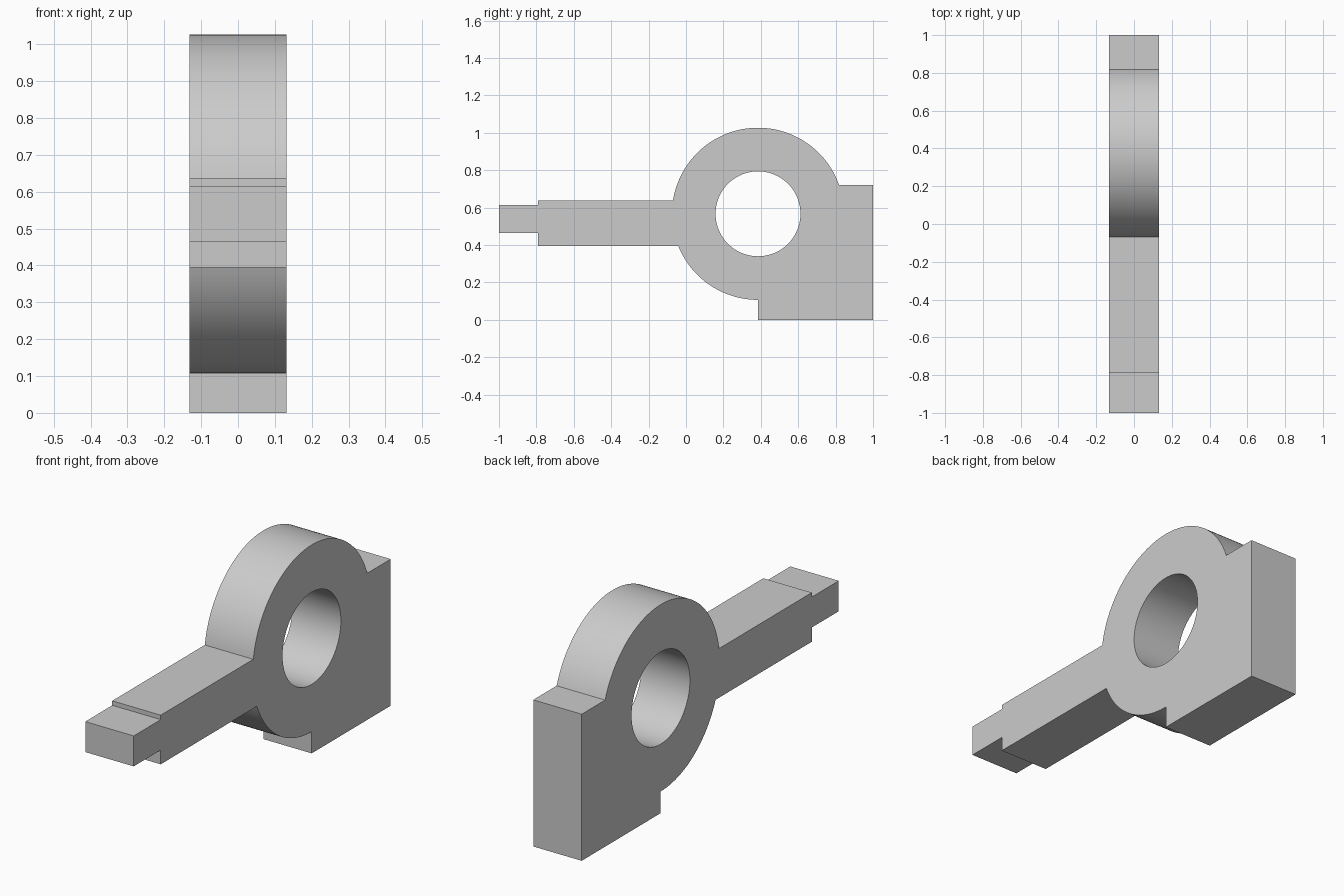
import bpy, bmesh
from math import asin, cos, sin, pi

cube = bpy.data.objects.get("Cube")
if cube:
    bpy.data.objects.remove(cube, do_unlink=True)

HALF_WIDTH = 0.132
CY, CZ = 0.385, 0.567          # ring centre
OUTER, BORE = 0.46, 0.227


def arc(radius, start, end, steps):
    """Points (y, z) on a circle about the ring centre."""
    return [(CY + radius * cos(start + (end - start) * i / steps),
             CZ + radius * sin(start + (end - start) * i / steps))
            for i in range(steps + 1)]


def angle_at(z):
    return asin((z - CZ) / OUTER)


# Side outline: stepped arm, ring, mounting block
arm_top, arm_bottom, block_top = 0.637, 0.395, 0.722
outline = [(-0.79, arm_top), (-0.79, 0.615), (-1, 0.615),
           (-1, 0.465), (-0.79, 0.465), (-0.79, arm_bottom)]
outline += arc(OUTER, pi - angle_at(arm_bottom), 1.5 * pi, 32)
outline += [(CY, 0), (1, 0), (1, block_top)]
outline += arc(OUTER, angle_at(block_top), pi - angle_at(arm_top), 64)
bore = arc(BORE, 0, 2 * pi, 96)[:-1]

# Fill the outline around the bore and extrude across the width
bm = bmesh.new()
edges = []
for loop in (outline, bore):
    verts = [bm.verts.new((-HALF_WIDTH, y, z)) for y, z in loop]
    edges += [bm.edges.new((a, b)) for a, b in zip(verts, verts[1:] + verts[:1])]
bmesh.ops.triangle_fill(bm, edges=edges, use_beauty=True, normal=(-1, 0, 0))
side = bmesh.ops.extrude_face_region(bm, geom=bm.faces[:], use_keep_orig=True)
bmesh.ops.translate(bm, vec=(2 * HALF_WIDTH, 0, 0),
                    verts=[g for g in side["geom"] if isinstance(g, bmesh.types.BMVert)])
bmesh.ops.recalc_face_normals(bm, faces=bm.faces[:])
mesh = bpy.data.meshes.new("lever_bracket")
bm.to_mesh(mesh)
bm.free()

bracket = bpy.data.objects.new("lever_bracket", mesh)
bpy.context.collection.objects.link(bracket)

# Plain grey
grey = bpy.data.materials.new("plain_grey")
grey.use_nodes = True
colour = (0.6, 0.6, 0.6, 1)
grey.diffuse_color = colour
grey.node_tree.nodes["Principled BSDF"].inputs["Base Color"].default_value = colour
mesh.materials.append(grey)

# Smooth curved walls, sharp corners
bpy.ops.object.select_all(action="DESELECT")
bracket.select_set(True)
bpy.context.view_layer.objects.active = bracket
bpy.ops.object.shade_smooth_by_angle(angle=pi / 9)
